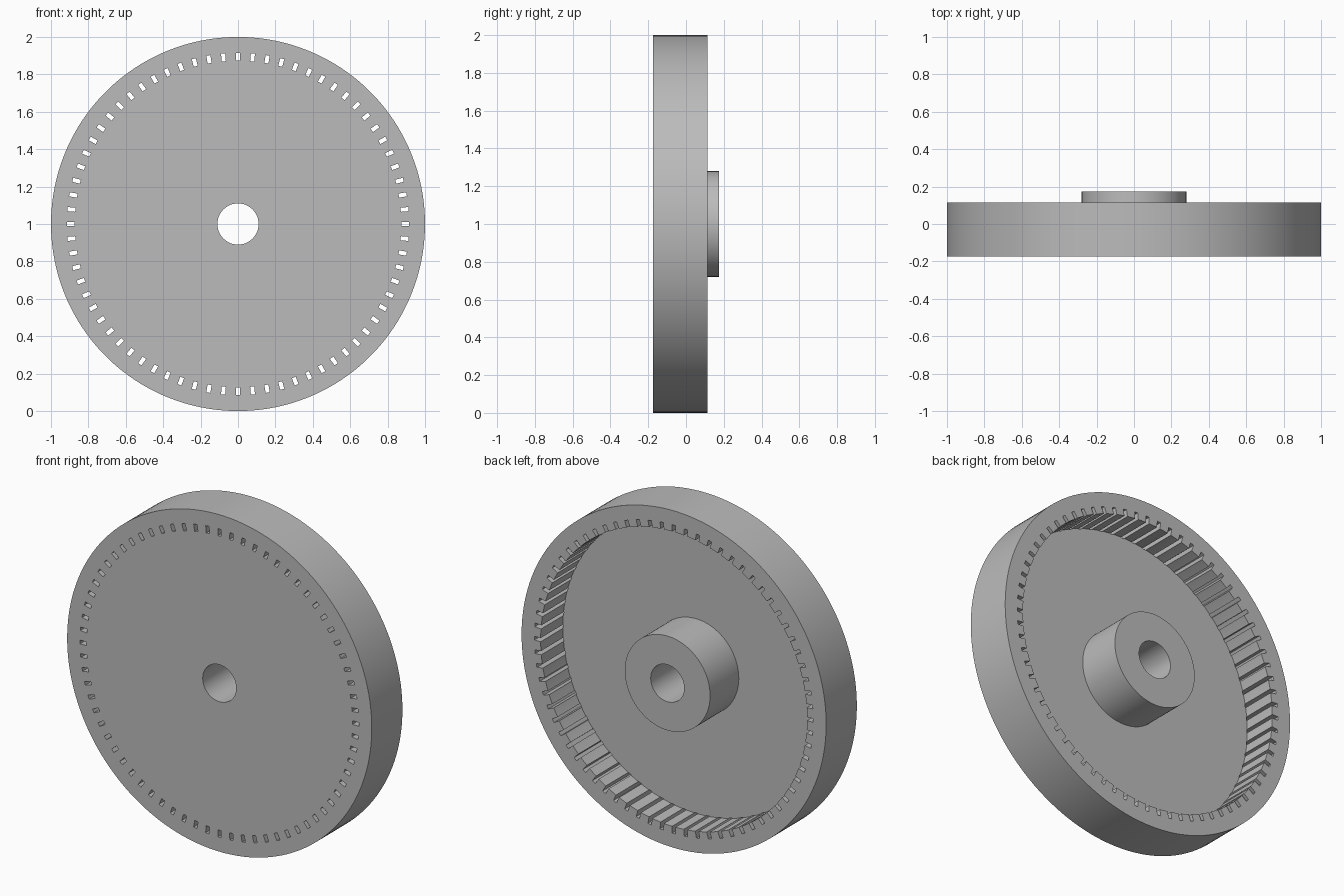
import bpy, bmesh
from math import cos, sin, pi, tau
from mathutils import Matrix

if "Cube" in bpy.data.objects:
    bpy.data.objects.remove(bpy.data.objects["Cube"])

SEGMENTS = 144
SLOTS = 72
FRONT, FLOOR, RIM, HUB = -0.174, -0.095, 0.114, 0.174   # positions along y
BORE_R, HUB_R, WALL_R, OUTER_R = 0.11, 0.28, 0.875, 1.0

grey = bpy.data.materials.new("grey")
grey.use_nodes = True
colour = (0.5, 0.5, 0.5, 1)
grey.diffuse_color = colour
grey.node_tree.nodes["Principled BSDF"].inputs["Base Color"].default_value = colour


def make_object(name, bm):
    bmesh.ops.recalc_face_normals(bm, faces=bm.faces)
    mesh = bpy.data.meshes.new(name)
    bm.to_mesh(mesh)
    bm.free()
    mesh.materials.append(grey)
    obj = bpy.data.objects.new(name, mesh)
    bpy.context.collection.objects.link(obj)
    return obj


def lathe(name, profile):
    """Revolve a closed (radius, y) profile about the wheel axle."""
    bm = bmesh.new()
    rings = []
    for i in range(SEGMENTS):
        a = tau * (i + 0.5) / SEGMENTS
        rings.append([bm.verts.new((r * cos(a), y, 1 + r * sin(a))) for r, y in profile])
    for i, ring in enumerate(rings):
        after = rings[(i + 1) % SEGMENTS]
        for j in range(len(profile)):
            k = (j + 1) % len(profile)
            bm.faces.new((ring[j], ring[k], after[k], after[j]))
    return make_object(name, bm)


# Dished wheel with thick rim, thin front disc and bored hub
wheel = lathe("slotted_wheel", [
    (BORE_R, FRONT), (OUTER_R, FRONT), (OUTER_R, RIM), (WALL_R, RIM),
    (WALL_R, FLOOR), (HUB_R, FLOOR), (HUB_R, HUB), (BORE_R, HUB)])

# Ring of slots that notch the inner wall and pass through the disc
bm = bmesh.new()
for i in range(SLOTS):
    place = (Matrix.Translation((0, 0, 1)) @ Matrix.Rotation(tau * i / SLOTS, 4, "Y")
             @ Matrix.Translation((0.894, 0, 0)) @ Matrix.Diagonal((0.042, 0.6, 0.022, 1)))
    bmesh.ops.create_cube(bm, size=1, matrix=place)
cutter = make_object("slot_cutter", bm)
cutter.hide_render = True

cut = wheel.modifiers.new("slots", "BOOLEAN")
cut.operation = "DIFFERENCE"
cut.solver = "EXACT"
cut.object = cutter

bpy.ops.object.select_all(action="DESELECT")
wheel.select_set(True)
bpy.context.view_layer.objects.active = wheel
bpy.ops.object.modifier_apply(modifier=cut.name)
bpy.data.objects.remove(cutter)
bpy.ops.object.shade_smooth_by_angle(angle=pi / 6)
